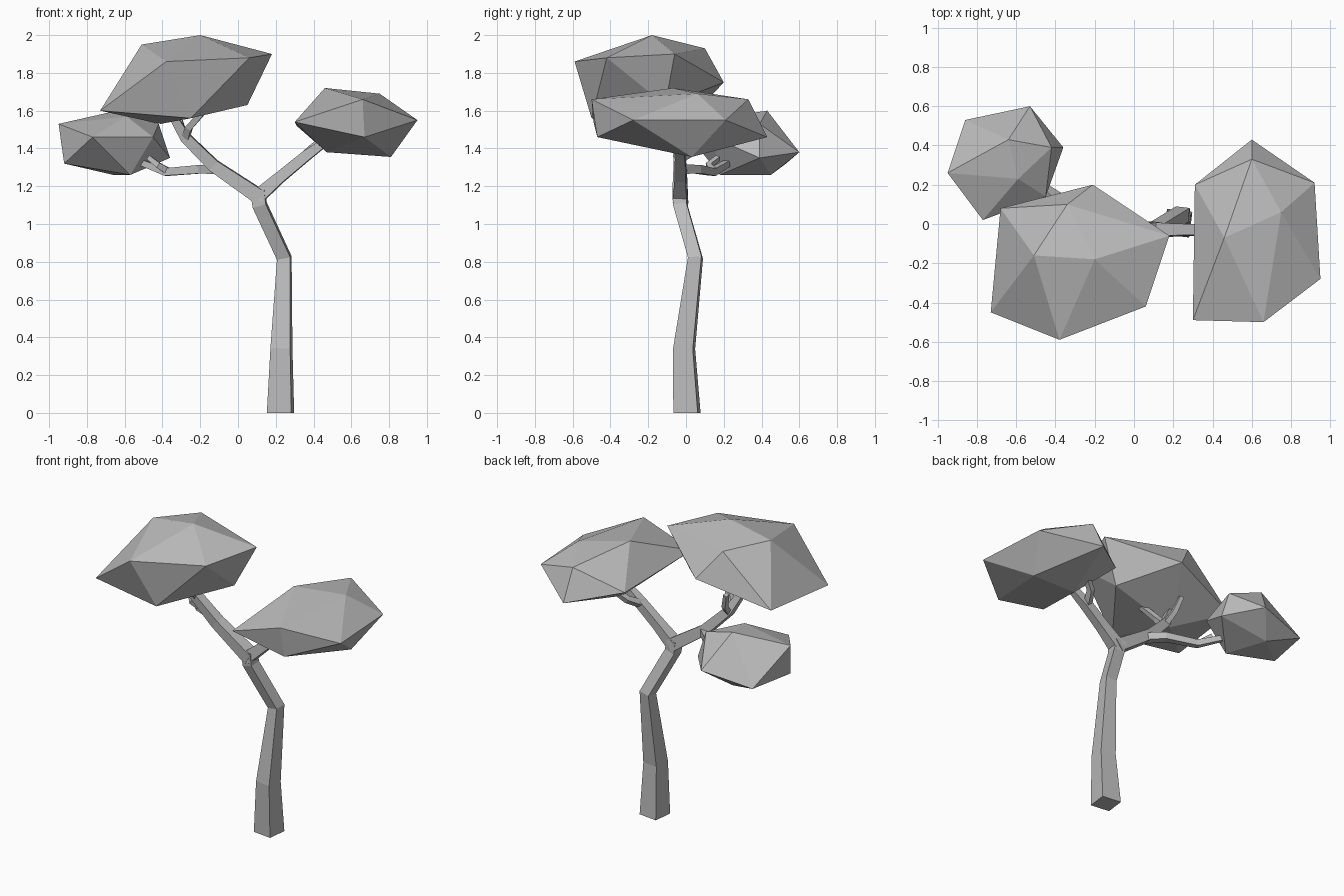
import bpy, bmesh, math
from mathutils import Vector

cube = bpy.data.objects.get("Cube")
if cube:
    bpy.data.objects.remove(cube, do_unlink=True)

grey = bpy.data.materials.new("plain_grey")
grey.use_nodes = True
grey.diffuse_color = (0.5, 0.5, 0.5, 1)
grey.node_tree.nodes["Principled BSDF"].inputs["Base Color"].default_value = (0.5, 0.5, 0.5, 1)


def finish(name, bm):
    bmesh.ops.recalc_face_normals(bm, faces=bm.faces)
    mesh = bpy.data.meshes.new(name)
    bm.to_mesh(mesh)
    bm.free()
    mesh.materials.append(grey)
    obj = bpy.data.objects.new(name, mesh)
    bpy.context.collection.objects.link(obj)
    return obj


def limb(name, path, widths, flat_start=False):
    """Tapered four-sided limb along a path."""
    bm = bmesh.new()
    pts = [Vector(p) for p in path]
    rings = []
    for i, (p, w) in enumerate(zip(pts, widths)):
        steps = [(b - a).normalized() for a, b in zip(pts, pts[1:])]
        tangent = (steps[max(i - 1, 0)] + steps[min(i, len(steps) - 1)]).normalized()
        if flat_start and i == 0:
            tangent = Vector((0, 0, 1))
        side = tangent.cross(Vector((0.12, 1, 0))).normalized()
        other = tangent.cross(side)
        rings.append([bm.verts.new(p + (side * a + other * b) * w / 2)
                      for a, b in ((-1, -1), (1, -1), (1, 1), (-1, 1))])
    for low, high in zip(rings, rings[1:]):
        for k in range(4):
            n = (k + 1) % 4
            bm.faces.new((low[k], low[n], high[n], high[k]))
    bm.faces.new(rings[0])
    bm.faces.new(rings[-1])
    return finish(name, bm)


def canopy(name, corners):
    """Faceted leaf clump wrapped around its corner points."""
    bm = bmesh.new()
    for c in corners:
        bm.verts.new(c)
    bmesh.ops.convex_hull(bm, input=bm.verts)
    return finish(name, bm)


# Trunk
limb("trunk", [(.225, .005, 0), (.23, -.01, .34), (.245, .05, .82), (.115, -.03, 1.1), (.105, -.03, 1.18)],
     [.13, .105, .072, .072, .075], flat_start=True)

# Main branches
limb("left_branch", [(.1, -.03, 1.14), (.22, -.03, 1.245), (.36, -.03, 1.36), (.47, -.04, 1.44)],
     [.075, .06, .055, .04])
limb("right_branch", [(.12, -.03, 1.14), (-.13, -.03, 1.31), (-.28, -.05, 1.46), (-.35, -.08, 1.58)],
     [.08, .065, .055, .04])
limb("lower_branch", [(-.11, -.03, 1.29), (-.2, .06, 1.29), (-.38, .14, 1.275), (-.55, .25, 1.34)],
     [.05, .045, .04, .03])

# Twigs
limb("left_twig", [(.34, -.03, 1.35), (.39, .06, 1.4), (.46, .1, 1.46)], [.04, .035, .03])
limb("right_twig", [(-.28, -.05, 1.45), (-.26, -.1, 1.51), (-.18, -.16, 1.6)], [.04, .035, .03])
limb("right_back_twig", [(-.28, -.05, 1.45), (-.3, .02, 1.52), (-.33, .05, 1.62)], [.035, .03, .025])
limb("lower_twig", [(-.37, .14, 1.28), (-.42, .12, 1.31), (-.47, .17, 1.35)], [.035, .03, .025])

# Leaf clumps
canopy("top_canopy", [
    (-.38, -.59, 1.86), (-.2, -.18, 2), (-.51, -.16, 1.95), (.18, -.06, 1.9),
    (-.34, .1, 1.93), (-.21, .2, 1.75), (.06, -.42, 1.88), (-.73, -.45, 1.6),
    (-.68, .08, 1.62), (.05, -.11, 1.63), (-.25, -.5, 1.56), (-.41, -.15, 1.53)])
canopy("left_canopy", [
    (.66, -.5, 1.66), (.46, -.07, 1.72), (.75, .06, 1.69), (.6, .33, 1.66),
    (.6, .43, 1.46), (.95, -.28, 1.55), (.92, .21, 1.55), (.3, -.49, 1.54),
    (.31, .2, 1.52), (.67, -.47, 1.46), (.81, .03, 1.355), (.47, 0, 1.38)])
canopy("right_canopy", [
    (-.64, .43, 1.6), (-.59, .23, 1.57), (-.42, .39, 1.53), (-.45, .14, 1.46),
    (-.77, .02, 1.46), (-.95, .26, 1.53), (-.86, .53, 1.32), (-.53, .6, 1.38),
    (-.36, .39, 1.35), (-.92, .22, 1.32), (-.57, .18, 1.26), (-.66, .45, 1.26)])
